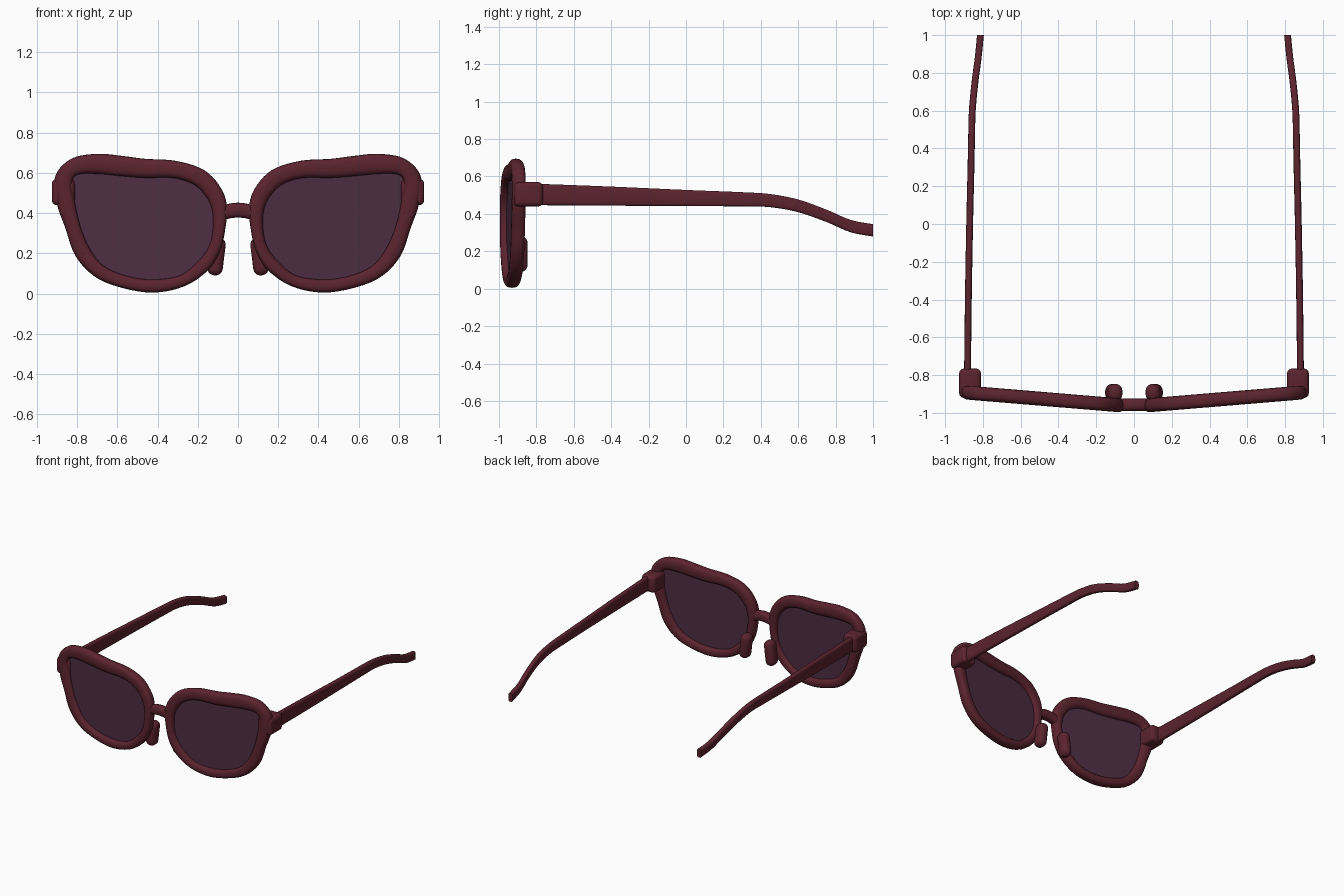
import bpy, bmesh, math
from mathutils import Vector

if "Cube" in bpy.data.objects:
    bpy.data.objects.remove(bpy.data.objects["Cube"])


def material(name, rgb):
    mat = bpy.data.materials.new(name)
    mat.use_nodes = True
    mat.diffuse_color = (*rgb, 1)
    mat.node_tree.nodes["Principled BSDF"].inputs["Base Color"].default_value = (*rgb, 1)
    return mat


BURGUNDY = material("burgundy frame", (0.105, 0.017, 0.028))
PLUM = material("plum lens", (0.075, 0.027, 0.055))


def finish(name, bm, mat, mirrored=True, bevel=0):
    """Turn a bmesh into a shaded object, with optional rounding and mirroring."""
    bmesh.ops.recalc_face_normals(bm, faces=bm.faces)
    mesh = bpy.data.meshes.new(name)
    bm.to_mesh(mesh)
    bm.free()
    mesh.materials.append(mat)
    obj = bpy.data.objects.new(name, mesh)
    bpy.context.collection.objects.link(obj)
    bpy.ops.object.select_all(action="DESELECT")
    bpy.context.view_layer.objects.active = obj
    obj.select_set(True)
    if bevel:
        mod = obj.modifiers.new("rounding", "BEVEL")
        mod.width, mod.segments = bevel, 5
        bpy.ops.object.modifier_apply(modifier=mod.name)
    if mirrored:
        mod = obj.modifiers.new("mirror", "MIRROR")
        mod.use_mirror_merge = False
        bpy.ops.object.modifier_apply(modifier=mod.name)
    bpy.ops.object.shade_smooth_by_angle(angle=math.radians(45))
    return obj


def spline(points, steps, closed=False):
    """Catmull-Rom curve through points of any dimension."""
    n = len(points)
    pick = (lambda i: points[i % n]) if closed else (lambda i: points[min(max(i, 0), n - 1)])
    result = []
    for i in range(n if closed else n - 1):
        for s in range(steps):
            t = s / steps
            result.append([b + t / 2 * (c - a + t * (2*a - 5*b + 4*c - d + t * (3*(b - c) + d - a)))
                           for a, b, c, d in zip(*(pick(i + k) for k in (-1, 0, 1, 2)))])
    return result if closed else result + [list(points[-1])]


def section(power, count=20):
    """Rounded-square cross-section with unit half-width."""
    soft = lambda v: math.copysign(abs(v) ** power, v)
    return [(soft(math.cos(a)), soft(math.sin(a)))
            for a in (math.tau * i / count for i in range(count))]


def loft(rings, closed=False):
    """Skin a row of rings, capping the ends if the row is open."""
    bm = bmesh.new()
    rows = [[bm.verts.new(p) for p in ring] for ring in rings]
    pairs = list(zip(rows, rows[1:])) + ([(rows[-1], rows[0])] if closed else [])
    for a, b in pairs:
        for i in range(len(a)):
            j = (i + 1) % len(a)
            bm.faces.new((a[i], a[j], b[j], b[i]))
    if not closed:
        bm.faces.new(rows[0])
        bm.faces.new(rows[-1])
    return bm


def slant(x):
    """Depth of the swept-back front at a given x."""
    return -0.966 + 0.083 * x


# Rim outline: outer x, outer z, inner x, inner z
outline = spline([
    (.055, .43, .13, .42), (.085, .525, .165, .49), (.17, .615, .225, .545),
    (.31, .66, .325, .575), (.46, .67, .46, .575), (.58, .685, .59, .585),
    (.7, .695, .7, .595), (.83, .67, .8, .59), (.91, .58, .825, .54),
    (.9, .445, .81, .45), (.86, .33, .785, .34), (.81, .19, .74, .23),
    (.72, .09, .67, .14), (.6, .035, .56, .09), (.43, .005, .43, .07),
    (.27, .035, .29, .09), (.15, .115, .2, .16), (.09, .21, .145, .235),
    (.065, .31, .125, .325)], 5, closed=True)

# Rims
rings = []
for ox, oz, ix, iz in outline:
    cx, cz, hx, hz = (ox + ix) / 2, (oz + iz) / 2, (ox - ix) / 2, (oz - iz) / 2
    rings.append([(cx + hx * u, slant(cx + hx * u) + 0.037 * v, cz + hz * u)
                  for u, v in section(0.75)])
finish("rims", loft(rings, closed=True), BURGUNDY)

# Lenses, seated in the middle of the rims
lens = [[((ox + ix) / 2, slant((ox + ix) / 2) + y, (oz + iz) / 2) for ox, oz, ix, iz in outline]
        for y in (-0.004, 0.004)]
finish("lenses", loft(lens), PLUM)

# Bridge, a short arched bar
rings = []
for i in range(13):
    t = i / 6 - 1
    rings.append([(0.1 * t, -0.957 + 0.033 * u, 0.415 - 0.025 * t * t + 0.037 * v)
                  for u, v in section(0.75)])
finish("bridge", loft(rings), BURGUNDY, mirrored=False)

# Temples: y, x, z, half height
rings = []
for y, x, z, h in spline([
        (-.85, .882, .505, .058), (-.4, .877, .495, .051), (0, .87, .485, .043),
        (.3, .863, .478, .038), (.45, .86, .471, .035), (.6, .856, .443, .034),
        (.75, .842, .39, .033), (.88, .825, .335, .033), (1, .813, .312, .033)], 6):
    rings.append([(x + 0.018 * u, y, z + h * v) for u, v in section(0.55)])
finish("temples", loft(rings), BURGUNDY)


def rounded_block(name, centre, size, bevel, tilt=0):
    bm = bmesh.new()
    bmesh.ops.create_cube(bm, size=1)
    c, s = math.cos(tilt), math.sin(tilt)
    for v in bm.verts:
        x, y, z = (a * b for a, b in zip(v.co, size))
        v.co = Vector(centre) + Vector((x * c - z * s, y, x * s + z * c))
    finish(name, bm, BURGUNDY, bevel=bevel)


# Hinge blocks and nose pads
rounded_block("hinges", (.868, -.843, .505), (.115, .155, .13), .025)
rounded_block("nose_pads", (.107, -.892, .185), (.077, .09, .19), .036, tilt=math.radians(7))
